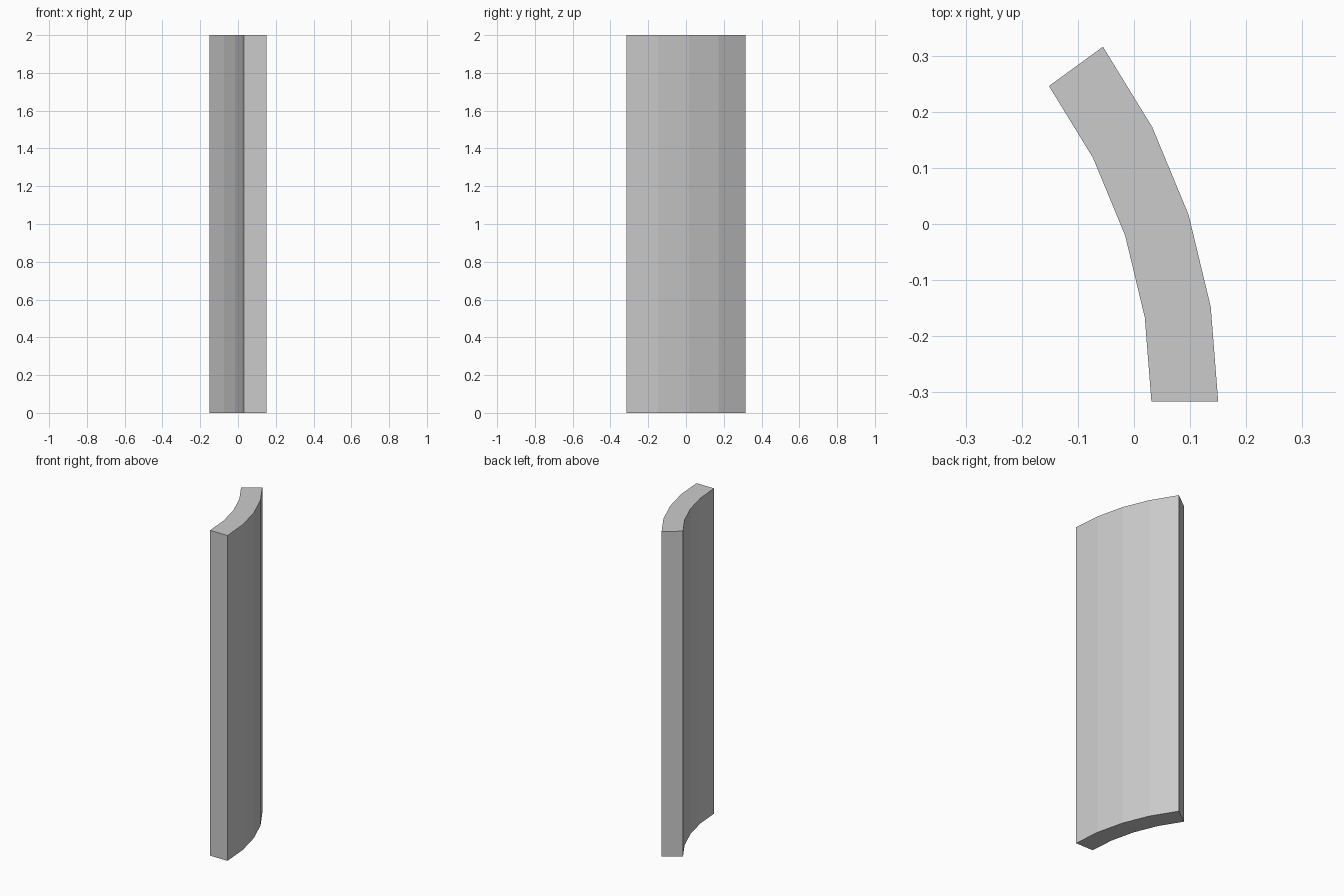
import bpy, bmesh
from math import sin, cos, radians

if "Cube" in bpy.data.objects:
    bpy.data.objects.remove(bpy.data.objects["Cube"])

OUTER, INNER = 1.075, 0.956      # radii of the curved wall
SWEEP, STEPS = 36, 4             # arc in degrees, flat facets
CX, CY, HEIGHT = -0.925, -0.316, 2.0


def arc(radius):
    angles = [radians(SWEEP * i / STEPS) for i in range(STEPS + 1)]
    return [(CX + radius * cos(a), CY + radius * sin(a), 0) for a in angles]


# Curved panel: arc-shaped footprint extruded upwards
bm = bmesh.new()
outline = arc(OUTER) + arc(INNER)[::-1]
base = bm.faces.new([bm.verts.new(p) for p in outline])
top = bmesh.ops.extrude_face_region(bm, geom=[base], use_keep_orig=True)
top_verts = [g for g in top["geom"] if isinstance(g, bmesh.types.BMVert)]
bmesh.ops.translate(bm, verts=top_verts, vec=(0, 0, HEIGHT))
bmesh.ops.recalc_face_normals(bm, faces=bm.faces)

mesh = bpy.data.meshes.new("curved_panel")
bm.to_mesh(mesh)
bm.free()
bpy.context.collection.objects.link(bpy.data.objects.new("curved_panel", mesh))
